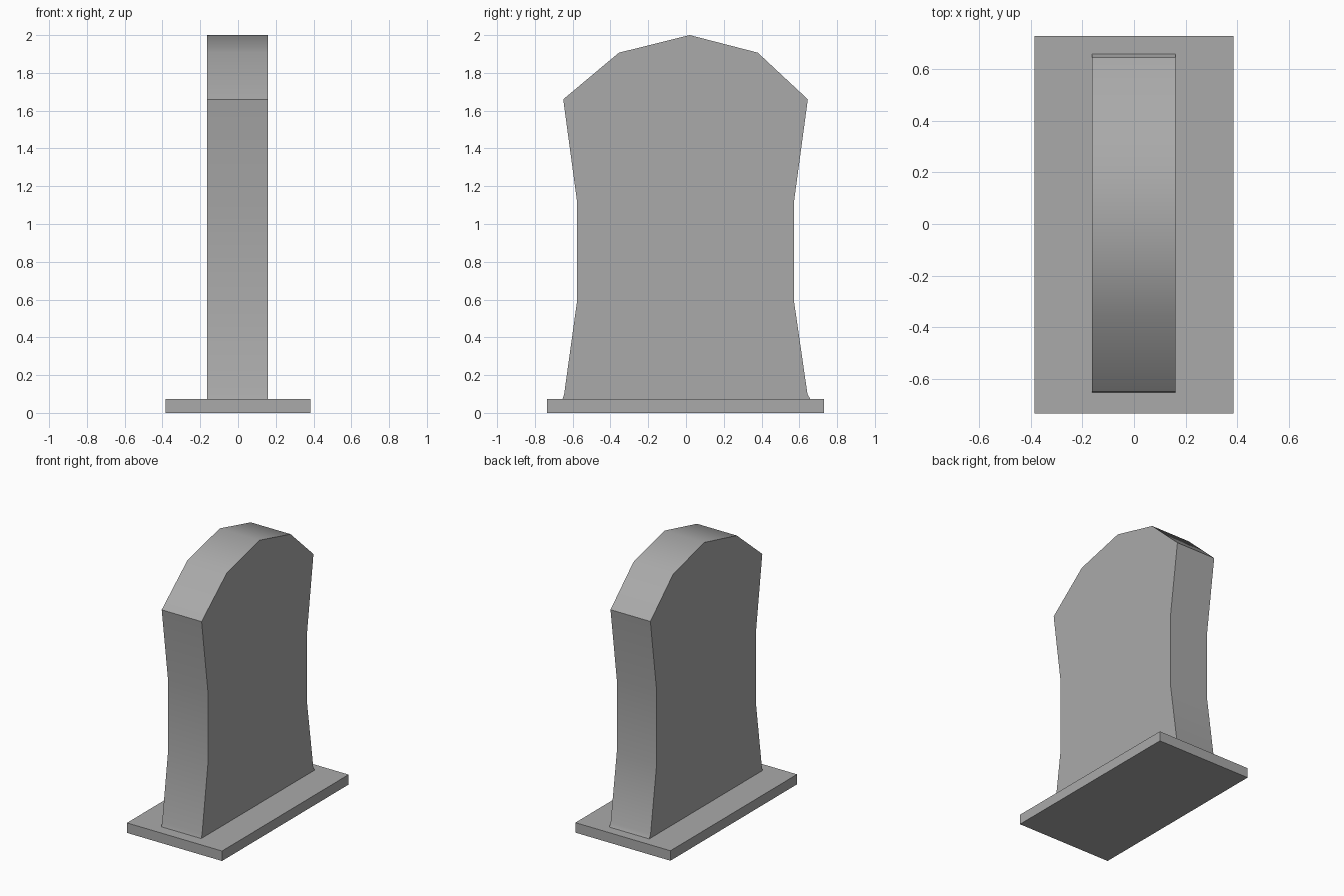
import bpy
import bmesh
import math

cube = bpy.data.objects.get("Cube")
if cube:
    bpy.data.objects.remove(cube, do_unlink=True)

# Single stone colour
stone = bpy.data.materials.new("grey_stone")
stone.use_nodes = True
colour = (0.4, 0.4, 0.4, 1)
stone.diffuse_color = colour
stone.node_tree.nodes["Principled BSDF"].inputs["Base Color"].default_value = colour


def extrude_profile(name, profile, x_min, x_max):
    """Extrude a closed (y, z) outline along x."""
    bm = bmesh.new()
    face = bm.faces.new([bm.verts.new((x_min, y, z)) for y, z in profile])
    result = bmesh.ops.extrude_face_region(bm, geom=[face])
    moved = [v for v in result["geom"] if isinstance(v, bmesh.types.BMVert)]
    bmesh.ops.translate(bm, verts=moved, vec=(x_max - x_min, 0, 0))
    bmesh.ops.recalc_face_normals(bm, faces=bm.faces)
    mesh = bpy.data.meshes.new(name)
    bm.to_mesh(mesh)
    bm.free()
    mesh.materials.append(stone)
    obj = bpy.data.objects.new(name, mesh)
    bpy.context.collection.objects.link(obj)
    return obj


# Flat rectangular plinth
extrude_profile("base_plate",
                [(-0.735, 0), (0.73, 0), (0.73, 0.073), (-0.735, 0.073)],
                -0.385, 0.385)

# Upright slab: flared foot, narrow waist, wide shoulders, faceted crown
back_edge = [(0.66, 0.07), (0.643, 0.1), (0.572, 0.59), (0.572, 1.12),
             (0.645, 1.66), (0.38, 1.907)]
front_edge = [(-0.355, 1.907), (-0.65, 1.66), (-0.577, 1.12),
              (-0.577, 0.59), (-0.645, 0.1), (-0.655, 0.07)]
slab = extrude_profile("upright_slab", back_edge + [(0.02, 2.0)] + front_edge,
                       -0.163, 0.16)

# Smooth across the gentle bends, sharp at the shoulders and sides
bpy.ops.object.select_all(action="DESELECT")
slab.select_set(True)
bpy.context.view_layer.objects.active = slab
bpy.ops.object.shade_smooth_by_angle(angle=math.radians(40))
